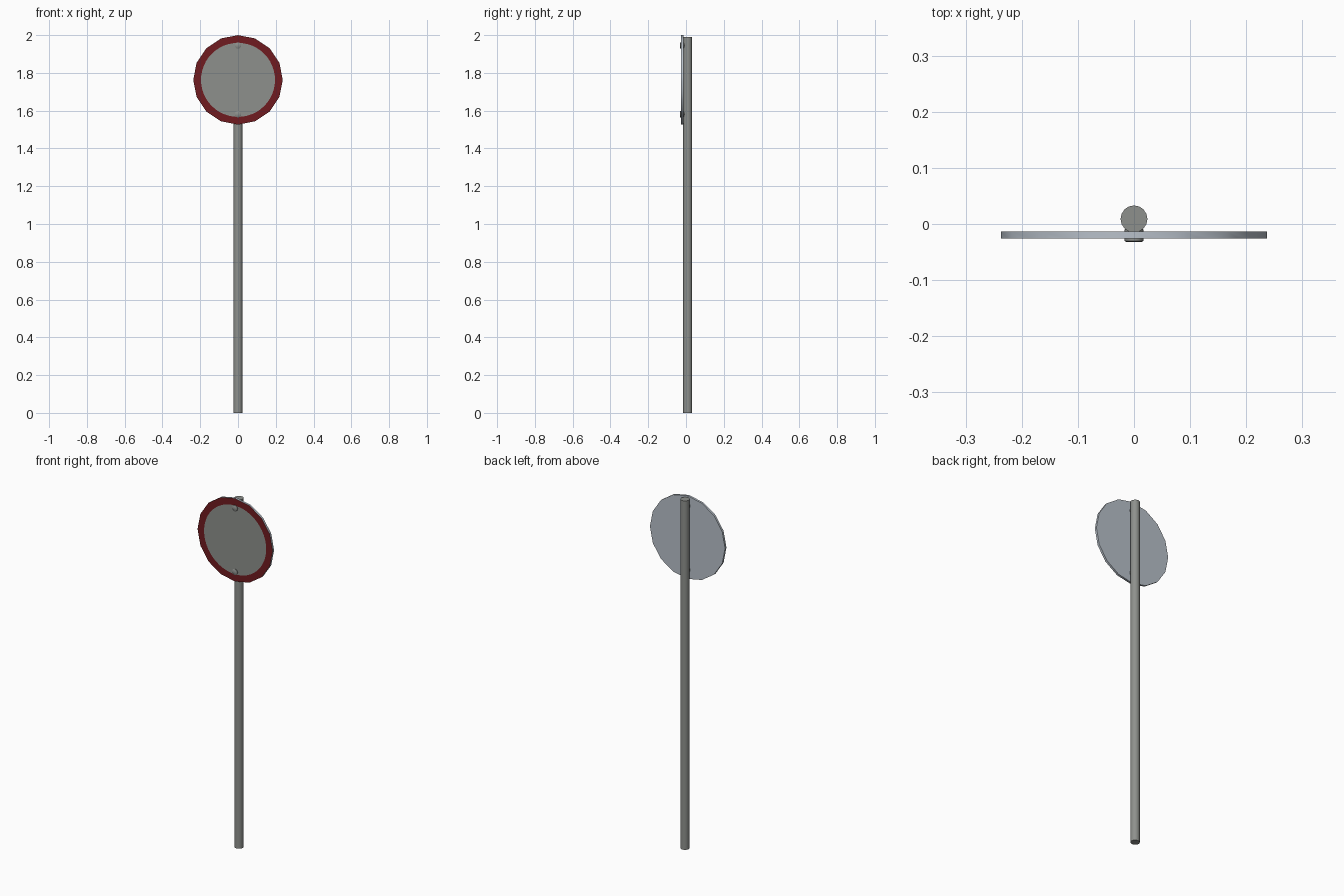
import bpy, bmesh, math
from mathutils import Vector, Matrix

if "Cube" in bpy.data.objects:
    bpy.data.objects.remove(bpy.data.objects["Cube"])


def material(name, rgb):
    m = bpy.data.materials.new(name)
    m.diffuse_color = (*rgb, 1)
    m.use_nodes = True
    m.node_tree.nodes["Principled BSDF"].inputs["Base Color"].default_value = m.diffuse_color
    return m


GREY = material("weathered grey", (0.27, 0.28, 0.265))
RED = material("dark red", (0.16, 0.011, 0.014))
LIGHT = material("pale metal", (0.48, 0.53, 0.59))

CZ, R, R_IN = 1.763, 0.237, 0.196      # sign centre height, outer and inner radius
Y_FRONT, Y_BACK = -0.026, -0.0135      # sign plate faces


def finish(name, bm, mats):
    bmesh.ops.recalc_face_normals(bm, faces=bm.faces[:])
    me = bpy.data.meshes.new(name)
    bm.to_mesh(me)
    bm.free()
    for m in mats:
        me.materials.append(m)
    ob = bpy.data.objects.new(name, me)
    bpy.context.collection.objects.link(ob)
    bpy.context.view_layer.objects.active = ob
    ob.select_set(True)
    bpy.ops.object.shade_smooth_by_angle(angle=math.radians(35))
    ob.select_set(False)
    return ob


def polar(r, a, y):
    return Vector((r * math.sin(a), y, CZ + r * math.cos(a)))


# pole
bm = bmesh.new()
bmesh.ops.create_cone(bm, cap_ends=True, segments=16, radius1=0.024, radius2=0.024,
                      depth=1.99, matrix=Matrix.Translation((0, 0.009, 0.995)))
finish("pole", bm, [GREY])

# sign plate: 16-sided outline, round grey centre, red border, pale rim and back
bm = bmesh.new()
SIDES, SUB = 16, 3
front, back, inner = [], [], []
for i in range(SIDES):
    a0, a1 = (2 * math.pi * k / SIDES for k in (i, i + 1))
    back.append(bm.verts.new(polar(R, a0, Y_BACK)))
    for s in range(SUB):
        t = s / SUB
        front.append(bm.verts.new(polar(R, a0, Y_FRONT).lerp(polar(R, a1, Y_FRONT), t)))
        inner.append(bm.verts.new(polar(R_IN, a0 + (a1 - a0) * t, Y_FRONT)))
n = len(front)
bm.faces.new(inner).material_index = 0
for i in range(n):
    j = (i + 1) % n
    bm.faces.new((front[i], front[j], inner[j], inner[i])).material_index = 1
for i in range(SIDES):
    edge = [front[(i * SUB + s) % n] for s in range(SUB + 1)]
    bm.faces.new(edge + [back[(i + 1) % SIDES], back[i]]).material_index = 2
bm.faces.new(back).material_index = 2
finish("sign_plate", bm, [GREY, RED, LIGHT])

# bolts: chamfered head in front, shank and washer reaching the pole behind
profile = [(0.013, -0.0325), (0.017, -0.030), (0.017, -0.010), (0.013, -0.006)]
for name, z in (("upper_bolt", CZ + 0.182), ("lower_bolt", CZ - 0.182)):
    bm = bmesh.new()
    rings = []
    for r, y in profile:
        rings.append([bm.verts.new((r * math.cos(2 * math.pi * k / 12), y,
                                    z + r * math.sin(2 * math.pi * k / 12)))
                      for k in range(12)])
    for a, b in zip(rings, rings[1:]):
        for k in range(12):
            m = (k + 1) % 12
            bm.faces.new((a[k], a[m], b[m], b[k]))
    bm.faces.new(rings[0])
    bm.faces.new(rings[-1])
    finish(name, bm, [GREY])
